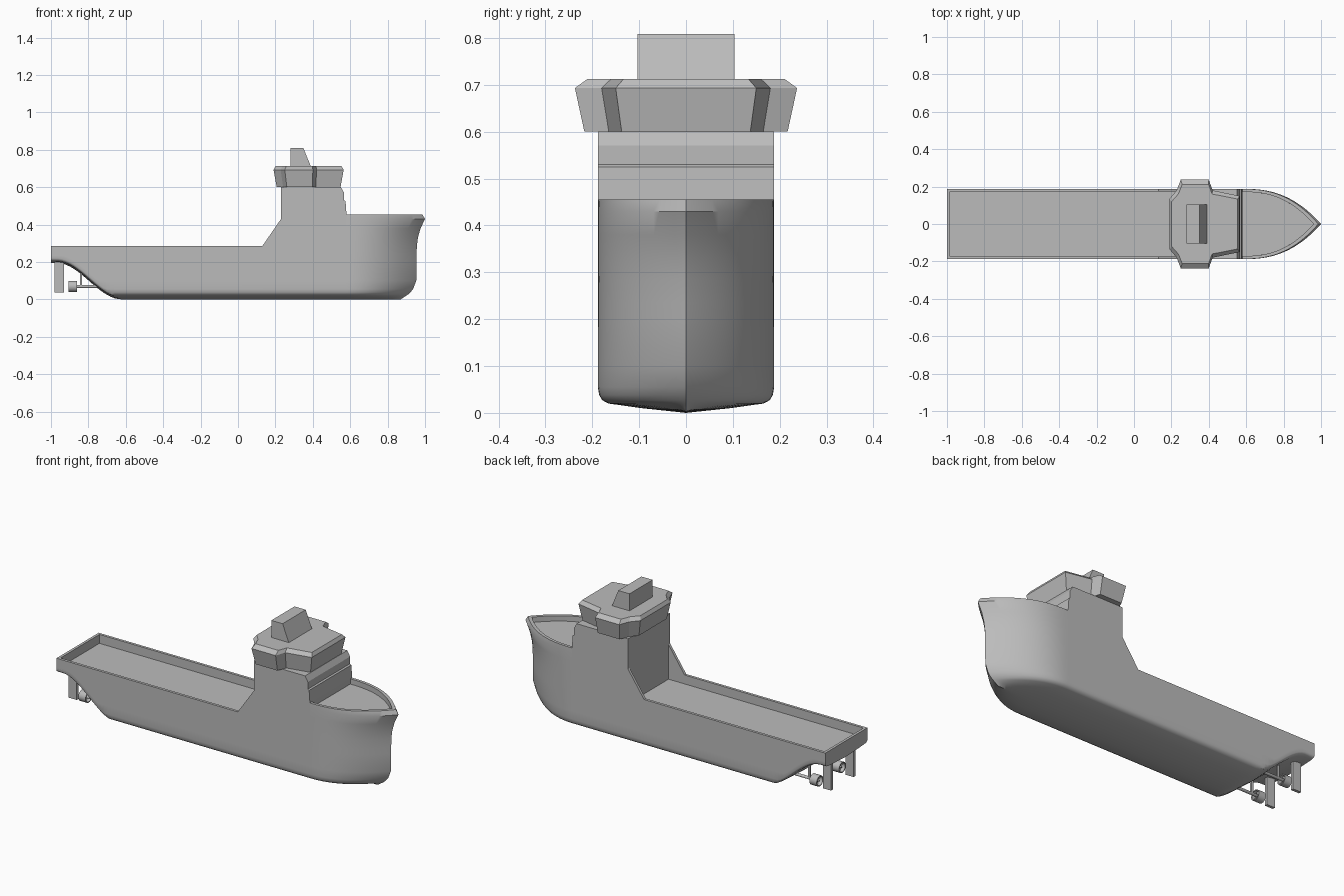
import bpy, bmesh, math
from mathutils import Matrix

if "Cube" in bpy.data.objects:
    bpy.data.objects.remove(bpy.data.objects["Cube"])

GREY = (0.5, 0.5, 0.5, 1)
grey = bpy.data.materials.new("ship grey")
grey.use_nodes = True
grey.diffuse_color = GREY
grey.node_tree.nodes["Principled BSDF"].inputs["Base Color"].default_value = GREY

BEAM, DECK = 0.188, 0.235


def finish(name, bm, smooth=None, recalc=True):
    if recalc:
        bmesh.ops.recalc_face_normals(bm, faces=bm.faces)
    mesh = bpy.data.meshes.new(name)
    bm.to_mesh(mesh)
    bm.free()
    mesh.materials.append(grey)
    ob = bpy.data.objects.new(name, mesh)
    bpy.context.collection.objects.link(ob)
    if smooth:
        bpy.ops.object.select_all(action="DESELECT")
        ob.select_set(True)
        bpy.context.view_layer.objects.active = ob
        bpy.ops.object.shade_smooth_by_angle(angle=math.radians(smooth))
    return ob


def loft(bm, rings, caps=True):
    """Join closed rings of points with quads."""
    vs = [[bm.verts.new(p) for p in ring] for ring in rings]
    n = len(vs[0])
    for a, b in zip(vs, vs[1:]):
        for i in range(n):
            bm.faces.new((a[i], a[(i + 1) % n], b[(i + 1) % n], b[i]))
    if caps:
        bm.faces.new(vs[0])
        bm.faces.new(vs[-1])


def side_profile(name, pts, y0, y1):
    """Extrude an x-z outline across the ship."""
    bm = bmesh.new()
    loft(bm, [[(x, y, z) for x, z in pts] for y in (y0, y1)])
    return finish(name, bm)


def box(name, x0, x1, y0, y1, z0, z1):
    return side_profile(name, [(x0, z0), (x1, z0), (x1, z1), (x0, z1)], y0, y1)


# Hull rows from keel to bulwark and foredeck: breadth share, height, stem x
ROWS = [(0, 0, .87), (.5, .01, .885), (.88, .02, .9), (.95, .027, .91),
        (.985, .038, .922), (1, .055, .936), (1, .1, .953), (1, .2, .955),
        (1, DECK, .955), (1, .285, .956), (1, .33, .962), (1, .38, .976),
        (1, .43, 1), (.995, .455, .985), (.91, .455, .96), (.91, .425, .96),
        (0, .425, .96)]
AFT_ROWS = 9
BOW_X = 0.58


def keel(x):
    t = min(max((-0.62 - x) / 0.35, 0), 1)
    return 0.195 * (1 - math.cos(math.pi * t)) / 2


def hull_point(row, x, u):
    share, z, stem = row
    if u is None:
        k = keel(x)
        z = min(max(z, k + 0.45 * z), max(z, DECK))
        return (x, BEAM * share, z)
    power = 2.1 + 0.4 * min(z / 0.43, 1)
    return (BOW_X + u * (stem - BOW_X), BEAM * share * (1 - u ** power), z)


bm = bmesh.new()
columns = [(-1 + 0.4 * i / 20, None) for i in range(21)] + [(0, None)]
columns += [(BOW_X, math.sin(i / 24 * math.pi / 2)) for i in range(25)]
grid = []
for x, u in columns:
    count = AFT_ROWS if u is None else len(ROWS)
    grid.append([bm.verts.new(hull_point(r, x, u)) for r in ROWS[:count]])
for a, b in zip(grid, grid[1:]):
    for r in range(min(len(a), len(b)) - 1):
        bm.faces.new((a[r], a[r + 1], b[r + 1], b[r]))
# Transom, then the mirrored half
bm.faces.new(grid[0][::-1] + [bm.verts.new((-1, 0, DECK))])
half = bmesh.ops.duplicate(bm, geom=bm.verts[:] + bm.edges[:] + bm.faces[:])["geom"]
for v in half:
    if isinstance(v, bmesh.types.BMVert):
        v.co.y = -v.co.y
bmesh.ops.reverse_faces(bm, faces=[f for f in half if isinstance(f, bmesh.types.BMFace)])
bmesh.ops.remove_doubles(bm, verts=bm.verts, dist=1e-5)
bmesh.ops.dissolve_degenerate(bm, edges=bm.edges, dist=1e-5)
finish("hull", bm, smooth=35, recalc=False)

# Cargo deck with bulwarks that sweep up to the house
box("cargo_deck", -1, 0.23, -BEAM, BEAM, DECK - 0.008, DECK)
box("stern_bulwark", -1, -0.985, -BEAM, BEAM, DECK, 0.285)
for side, s in (("left", 1), ("right", -1)):
    side_profile(side + "_bulwark", [(-1, DECK), (0.23, DECK), (0.23, 0.43),
                 (0.13, 0.285), (-1, 0.285)], s * (BEAM - 0.015), s * BEAM)

# Deckhouse with a stepped front
side_profile("deckhouse", [(0.23, DECK), (BOW_X, DECK), (BOW_X, 0.455), (0.575, 0.525),
             (0.567, 0.53), (0.567, 0.57), (0.55, 0.6), (0.23, 0.6)], -BEAM, BEAM)

# Bridge with wings, flaring out and then sloping in to the roof
plan = [(.565, .15), (.42, .18), (.4, .237), (.25, .237), (.228, .18), (.19, .135)]
plan += [(x, -y) for x, y in reversed(plan)]
bm = bmesh.new()
loft(bm, [[(0.378 + (x - 0.378) * kx, y * ky, z) for x, y in plan]
          for kx, ky, z in ((.91, .915, .6), (1, 1, .693), (.94, .89, .712))])
finish("bridge", bm)

side_profile("funnel", [(0.28, 0.71), (0.39, 0.71), (0.35, 0.808), (0.28, 0.808)],
             -0.103, 0.103)


def ring(x, y, z, r, n=24):
    return [(x, y + r * math.cos(2 * math.pi * i / n), z + r * math.sin(2 * math.pi * i / n))
            for i in range(n)]


# Twin rudders, shafts, struts and ducted propellers
AXIS = 0.069
for side, s in (("left", 1), ("right", -1)):
    y = s * 0.1
    box(side + "_rudder", -0.98, -0.93, y - 0.008, y + 0.008, 0.038, 0.215)
    box(side + "_strut", -0.845, -0.833, y - 0.005, y + 0.005, AXIS, 0.16)
    bm = bmesh.new()
    loft(bm, [ring(-0.9, y, AXIS, 0.004), ring(-0.89, y, AXIS, 0.008),
              ring(-0.66, y, AXIS, 0.008)])
    finish(side + "_shaft", bm, smooth=35)
    bm = bmesh.new()
    loft(bm, [ring(x, y, AXIS, r) for x, r in
              ((-.905, .025), (-.905, .03), (-.86, .03), (-.86, .025), (-.905, .025))], caps=False)
    bmesh.ops.remove_doubles(bm, verts=bm.verts, dist=1e-6)
    finish(side + "_duct", bm, smooth=35)
    bm = bmesh.new()
    for k in range(4):
        turn = (Matrix.Translation((-0.882, y, AXIS)) @ Matrix.Rotation(k * math.pi / 2, 4, "X")
                @ Matrix.Translation((0, 0, 0.014)) @ Matrix.Rotation(0.6, 4, "Z")
                @ Matrix.Diagonal((0.004, 0.016, 0.024, 1)))
        bmesh.ops.create_cube(bm, size=1, matrix=turn)
    finish(side + "_propeller", bm)
